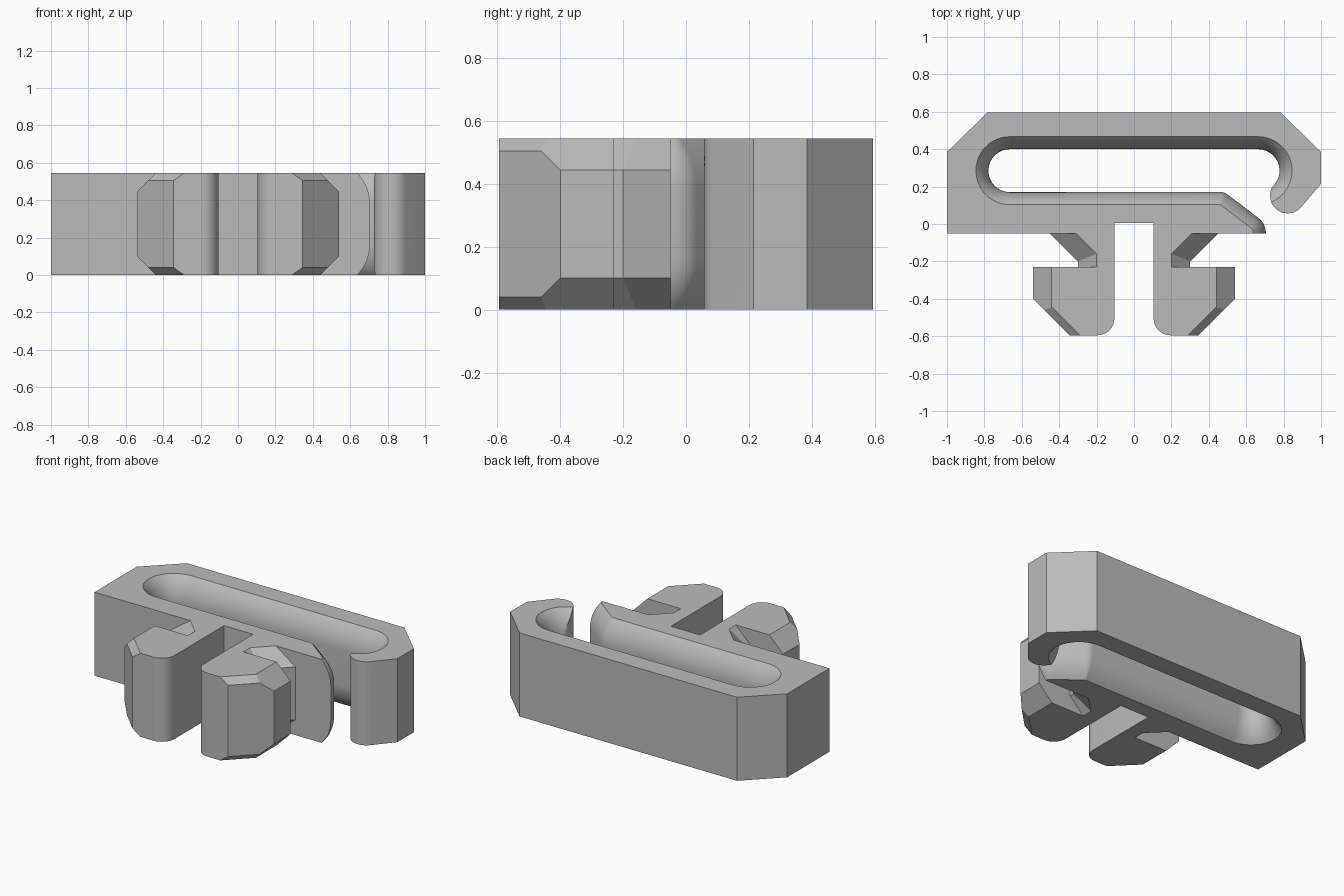
import bpy, bmesh
from math import sin, cos, pi, radians, atan2, acos, sqrt, hypot

if "Cube" in bpy.data.objects:
    bpy.data.objects.remove(bpy.data.objects["Cube"], do_unlink=True)

H = 0.545        # clip height
BASE = -0.05     # front plane of the loop
FRONT = -0.595
BACK = 0.595

grey = bpy.data.materials.new("plain grey")
grey.use_nodes = True
grey.diffuse_color = (0.5, 0.5, 0.5, 1)
grey.node_tree.nodes["Principled BSDF"].inputs["Base Color"].default_value = (0.5, 0.5, 0.5, 1)


def arc(cx, cy, r, a0, a1, n):
    """Points on an arc, angles in degrees."""
    angles = [radians(a0 + (a1 - a0) * i / n) for i in range(n + 1)]
    return [(cx + r * cos(a), cy + r * sin(a)) for a in angles]


def loft(name, layers):
    """Closed solid from stacked outlines: a list of (z, points)."""
    bm = bmesh.new()
    rings = [[bm.verts.new((x, y, z)) for x, y in pts] for z, pts in layers]
    n = len(rings[0])
    for low, high in zip(rings, rings[1:]):
        for i in range(n):
            j = (i + 1) % n
            bm.faces.new((low[i], low[j], high[j], high[i]))
    bm.faces.new(rings[0][::-1])
    bm.faces.new(rings[-1])
    bmesh.ops.recalc_face_normals(bm, faces=bm.faces)
    mesh = bpy.data.meshes.new(name)
    bm.to_mesh(mesh)
    bm.free()
    mesh.materials.append(grey)
    obj = bpy.data.objects.new(name, mesh)
    bpy.context.collection.objects.link(obj)
    bpy.ops.object.select_all(action='DESELECT')
    obj.select_set(True)
    bpy.context.view_layer.objects.active = obj
    bpy.ops.object.shade_smooth_by_angle(angle=radians(30))
    return obj


# Loop with a flared slot and an open hook
SLOT_X, SLOT_Y, SLOT_R = 0.663, 0.285, 0.115
HOOK_X, HOOK_Y, HOOK_R = 0.822, 0.152, 0.095
FLARE_R = 0.229
FLARE = FLARE_R * (1 - cos(pi / 4))


def loop_outline(d):
    """Outline with the slot walls set back by d."""
    r = SLOT_R + d
    # where the slot wall runs out of the rounded hook
    dx, dy = HOOK_X - SLOT_X, HOOK_Y - SLOT_Y
    dist = hypot(dx, dy)
    along = (dist ** 2 + r ** 2 - HOOK_R ** 2) / (2 * dist)
    end = atan2(dy, dx) - acos(along / r)
    px, py = SLOT_X + r * cos(end), SLOT_Y + r * sin(end)
    start = atan2(py - HOOK_Y, px - HOOK_X) % (2 * pi)

    pts = [(-1, BASE), (-0.105, BASE), (-0.105, 0.005), (0.105, 0.005), (0.105, BASE)]
    pts += arc(0.6, BASE, 0.105 - d, 0, 53, 10)                          # arm tip
    pts += arc(0.46, SLOT_Y - SLOT_R - FLARE, FLARE + 0.001 - d, 53, 90, 6)
    pts += arc(-SLOT_X, SLOT_Y, r, 270, 90, 24)                          # closed slot end
    pts += arc(SLOT_X, SLOT_Y, r, 90, end * 180 / pi, 20)                # hooked slot end
    pts += arc(HOOK_X, HOOK_Y, HOOK_R, start * 180 / pi, 319.5, 16)[1:]  # hook nose
    pts += [(1, 0.215), (1, 0.385), (0.785, BACK), (-0.785, BACK), (-1, 0.385)]
    return pts


STEPS = 8
lower = []
for i in range(STEPS, -1, -1):
    a = pi / 4 * i / STEPS
    z = FLARE_R * (sin(pi / 4) - sin(a))
    lower.append((z, loop_outline(FLARE_R * (1 - cos(a)))))
upper = [(H - z, pts) for z, pts in reversed(lower)]
loft("clip_loop", lower + upper)


# Pair of barbed snap legs with bevelled edges
def leg_outline(z, side):
    edge = min(z, H - z)
    s = max(0, 0.1 - edge)                # bevel of barb side and neck
    t = max(0, 0.04 - edge) * sqrt(2)     # bevel of slanted lead-in
    barb, neck = 0.54 - s, 0.3 - s
    slant = 0.5 - s * sqrt(2)
    pts = [(0.105, BASE)]
    pts += arc(0.195, FRONT + 0.09, 0.09, 180, 270, 10)
    pts += [(0.345 - t, FRONT), (barb, barb - 0.94 + t), (barb, -0.23),
            (neck, -0.23), (neck, neck - slant), (slant + BASE, BASE)]
    return [(side * x, y) for x, y in pts]


levels = [0, 0.04, 0.1, H - 0.1, H - 0.04, H]
for name, side in (("left_leg", 1), ("right_leg", -1)):
    loft(name, [(z, leg_outline(z, side)) for z in levels])
